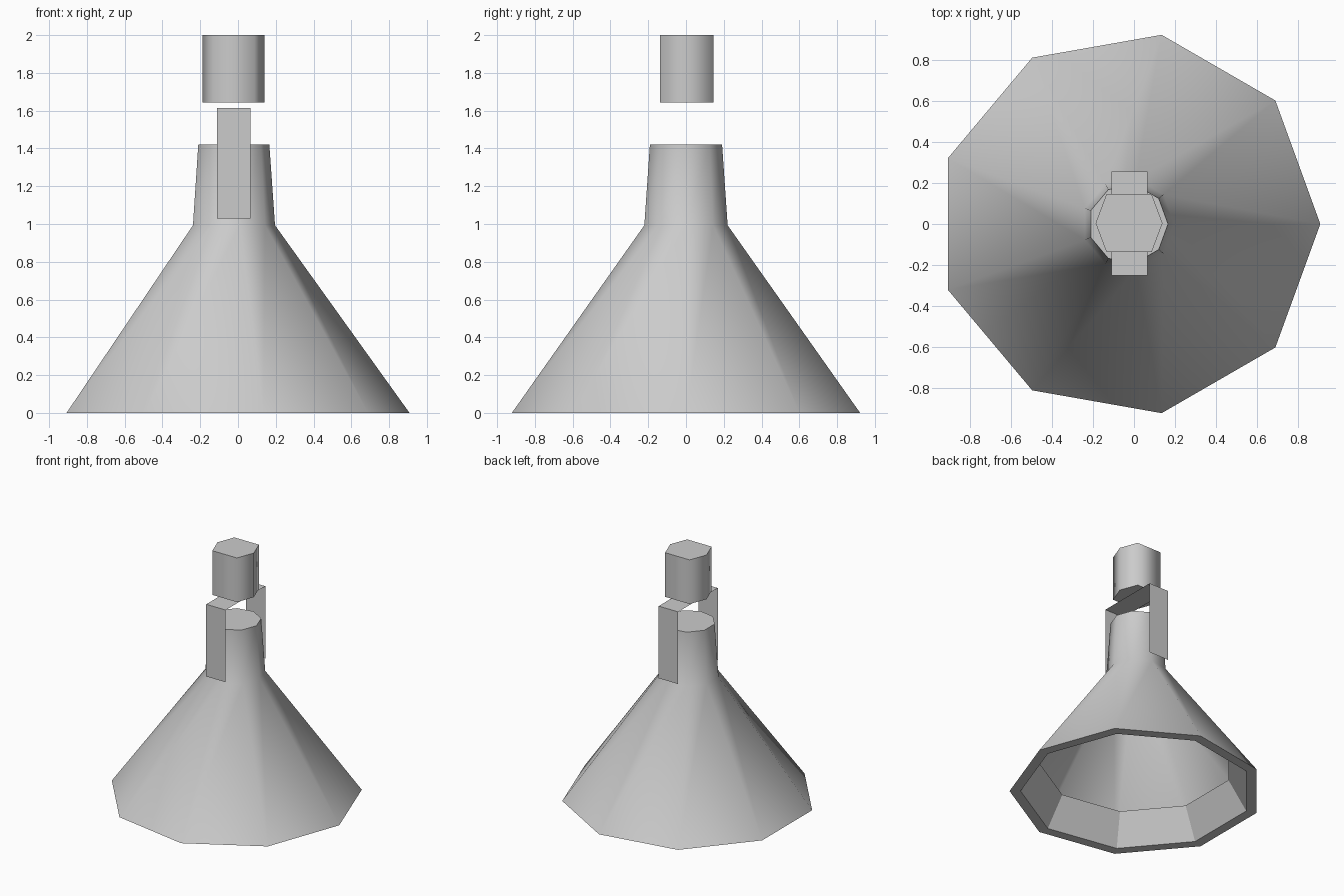
import bpy, bmesh, math

cube = bpy.data.objects.get("Cube")
if cube:
    bpy.data.objects.remove(cube, do_unlink=True)

grey = bpy.data.materials.new("plain_grey")
grey.use_nodes = True
grey.diffuse_color = (0.6, 0.6, 0.6, 1)
grey.node_tree.nodes["Principled BSDF"].inputs["Base Color"].default_value = (0.6, 0.6, 0.6, 1)


def finish(name, bm):
    """Turn a bmesh into a named, coloured object."""
    mesh = bpy.data.meshes.new(name)
    bm.to_mesh(mesh)
    bm.free()
    mesh.materials.append(grey)
    obj = bpy.data.objects.new(name, mesh)
    bpy.context.collection.objects.link(obj)
    return obj


def stack(name, outline, profile, smooth_bands, center, closed_start=True):
    """Stack scaled outlines (scale, z), cap the ends, smooth the chosen bands."""
    bm = bmesh.new()
    cx, cy = center
    rings = [[bm.verts.new((cx + s * x, cy + s * y, z)) for x, y in outline] for s, z in profile]
    if closed_start:
        bm.faces.new(rings[0][::-1])
    bm.faces.new(rings[-1])
    for band, (low, high) in enumerate(zip(rings, rings[1:])):
        for i in range(len(outline)):
            j = (i + 1) % len(outline)
            face = bm.faces.new((low[i], low[j], high[j], high[i]))
            face.smooth = band in smooth_bands
    for edge in bm.edges:
        edge.smooth = (edge.calc_face_angle(0) < math.radians(75)
                       and all(f.smooth for f in edge.link_faces))
    return finish(name, bm)


# Hollow nine-sided flared body with its neck; the base rim turns up inside as a lip
nonagon = [(math.cos(math.tau * i / 9), math.sin(math.tau * i / 9)) for i in range(9)]
stack("flared_body", nonagon,
      [(0.716, 0.235), (0.855, 0.0), (0.936, 0.0), (0.224, 0.993), (0.194, 1.42)],
      smooth_bands=(2, 3), center=(-0.028, 0), closed_start=False)

# Six-sided cap floating above the neck, with wide front and back faces
hexagon = [(0.163, 0), (0.11, 0.141), (-0.11, 0.141),
           (-0.163, 0), (-0.11, -0.141), (0.11, -0.141)]
stack("top_cap", hexagon, [(1, 1.642), (1, 2.0)], smooth_bands=(0,), center=(-0.024, 0.004))

# Thin sheet bracket bent over the neck: front leg, top, back leg
bm = bmesh.new()
path = [(-0.25, 1.03), (-0.25, 1.615), (0.257, 1.615), (0.257, 1.03)]
strip = [[bm.verts.new((x, y, z)) for x in (-0.11, 0.065)] for y, z in path]
for a, b in zip(strip, strip[1:]):
    bm.faces.new((a[0], a[1], b[1], b[0]))
finish("bracket", bm)
